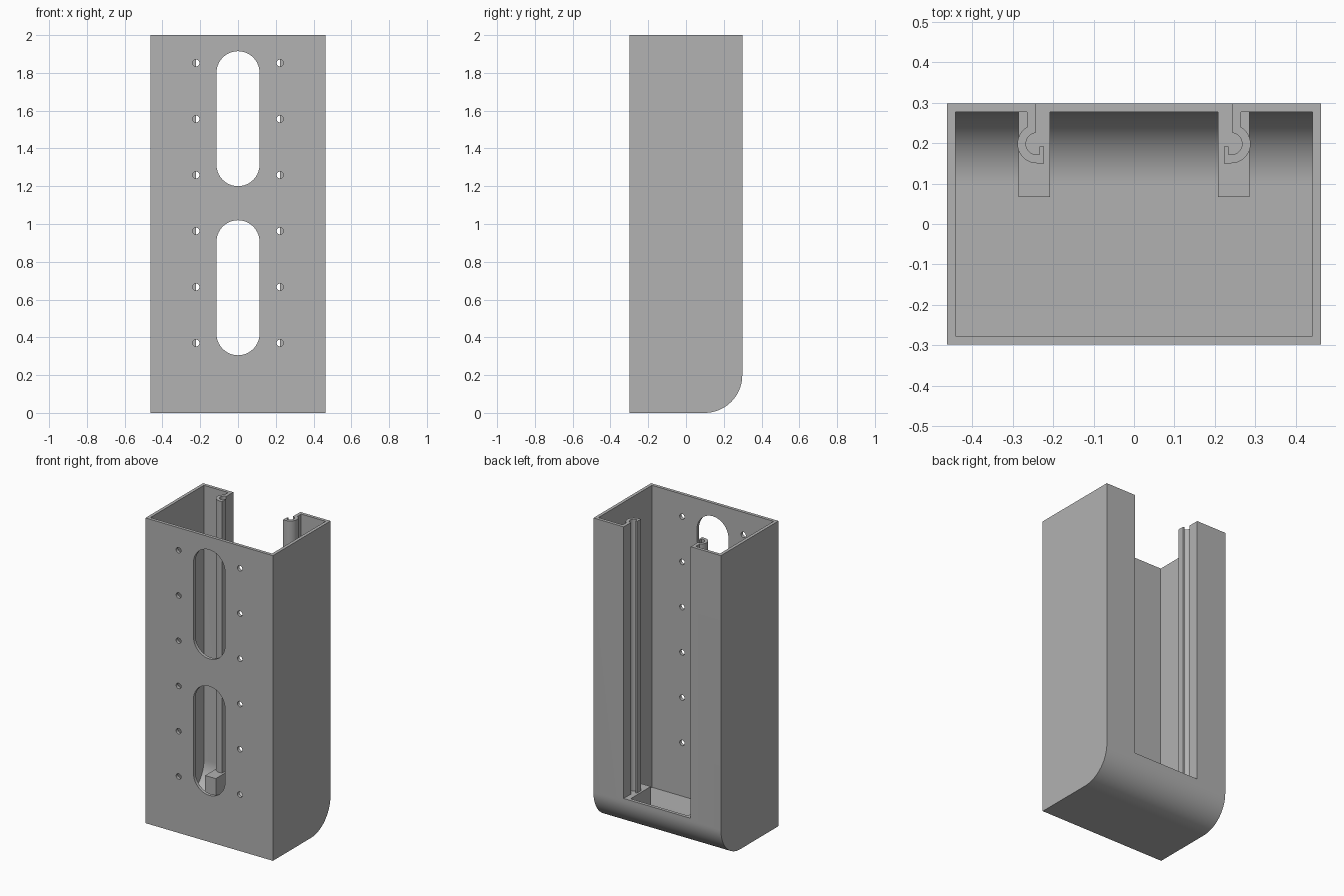
import bpy, bmesh
from math import sin, cos, radians
from mathutils import Vector

HALF_X, HALF_Y, HEIGHT, WALL = 0.462, 0.298, 2.0, 0.021
CURVE = 0.2          # radius of the rounded lower back edge
SLOT_X, SLOT_Z = 0.243, 0.22

if "Cube" in bpy.data.objects:
    bpy.data.objects.remove(bpy.data.objects["Cube"])

grey = bpy.data.materials.new("plain grey")
grey.use_nodes = True
colour = (0.445, 0.445, 0.445, 1)
grey.diffuse_color = colour
grey.node_tree.nodes["Principled BSDF"].inputs["Base Color"].default_value = colour


def arc(cx, cy, r, start, end, steps=20):
    angles = [radians(start + (end - start) * i / steps) for i in range(steps + 1)]
    return [(cx + r * cos(a), cy + r * sin(a)) for a in angles]


def prism(name, profile, axis, low, high):
    """Extrude a 2D profile along an axis: x takes (y, z), y takes (x, z), z takes (x, y)."""
    def place(p):
        co = list(p)
        co.insert("xyz".index(axis), low)
        return co
    bm = bmesh.new()
    face = bm.faces.new([bm.verts.new(place(p)) for p in profile])
    moved = bmesh.ops.extrude_face_region(bm, geom=[face])["geom"]
    step = Vector([(high - low) * (axis == a) for a in "xyz"])
    bmesh.ops.translate(bm, vec=step, verts=[v for v in moved if isinstance(v, bmesh.types.BMVert)])
    bmesh.ops.recalc_face_normals(bm, faces=bm.faces)
    mesh = bpy.data.meshes.new(name)
    bm.to_mesh(mesh)
    bm.free()
    mesh.materials.append(grey)
    obj = bpy.data.objects.new(name, mesh)
    bpy.context.collection.objects.link(obj)
    return obj


def side_profile(front, bottom, top, radius):
    """Side outline with a rounded lower back corner."""
    return [(front, top), (front, bottom)] + arc(HALF_Y - CURVE, CURVE, radius, -90, 0) \
        + [(HALF_Y - CURVE + radius, top)]


def cut(target, cutter):
    mod = target.modifiers.new(cutter.name, "BOOLEAN")
    mod.operation, mod.solver, mod.object = "DIFFERENCE", "EXACT", cutter
    cutter.hide_render = True
    cutters.append(cutter)


def smooth(obj):
    bpy.ops.object.select_all(action="DESELECT")
    obj.select_set(True)
    bpy.context.view_layer.objects.active = obj
    bpy.ops.object.shade_smooth_by_angle(angle=radians(30))


cutters = []

# Open-topped case with a rounded lower back
case = prism("case", side_profile(-HALF_Y, 0, HEIGHT, CURVE), "x", -HALF_X, HALF_X)
cut(case, prism("cavity_cutter", side_profile(WALL - HALF_Y, WALL, HEIGHT + 0.1, CURVE - WALL),
                "x", WALL - HALF_X, HALF_X - WALL))

# Tall opening in the back
opening = [(-SLOT_X, SLOT_Z), (SLOT_X, SLOT_Z), (SLOT_X, HEIGHT + 0.1), (-SLOT_X, HEIGHT + 0.1)]
cut(case, prism("back_opening_cutter", opening, "y", 0.2, 0.4))

# Two long rounded windows in the front
for bottom in (0.305, 1.2):
    r = 0.114
    outline = arc(0, bottom + r, r, 180, 360) + arc(0, bottom + 0.715 - r, r, 0, 180)
    cut(case, prism("front_window_cutter", outline, "y", -0.4, -0.2))

# Two columns of screw holes
for side in (-1, 1):
    for i in range(6):
        circle = arc(side * 0.222, 0.37 + i * 0.2965, 0.018, 0, 345, 23)
        cut(case, prism("screw_hole_cutter", circle, "y", -0.4, -0.2))

# Bake the cuts, then remove the cutters
bpy.context.view_layer.update()
baked = bpy.data.meshes.new_from_object(case.evaluated_get(bpy.context.evaluated_depsgraph_get()))
case.modifiers.clear()
case.data = baked
for c in cutters:
    bpy.data.objects.remove(c)
smooth(case)

# Hooked rail and its support block on each side of the opening
hook = [(-0.264, 0.278)] + arc(-0.24, 0.198, 0.048, 120, 270) \
    + [(-0.222, 0.15), (-0.222, 0.192), (-0.233, 0.192)] \
    + arc(-0.24, 0.198, 0.027, 285, 96) + [(-SLOT_X, 0.278)]
block = side_profile(0.067, WALL - 0.002, SLOT_Z, CURVE - WALL + 0.002)
for side, name in ((-1, "right"), (1, "left")):
    rail = prism(name + "_hook_rail", [(-side * x, y) for x, y in hook], "z", SLOT_Z, HEIGHT)
    smooth(rail)
    low, high = sorted((side * 0.208, side * 0.285))
    smooth(prism(name + "_rail_block", block, "x", low, high))
